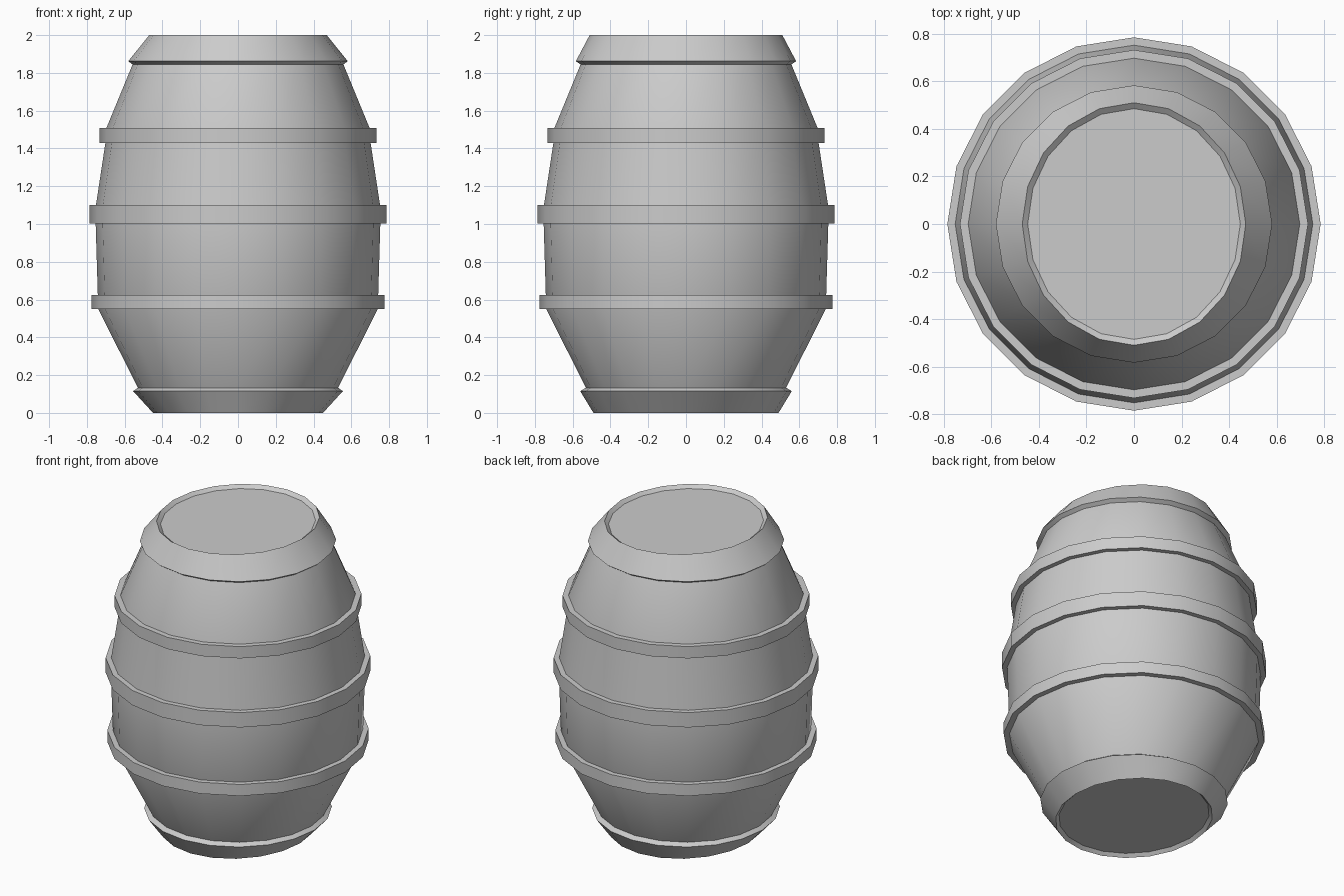
import bpy
import bmesh
from math import sin, cos, tau, radians

SIDES = 20

if "Cube" in bpy.data.objects:
    bpy.data.objects.remove(bpy.data.objects["Cube"], do_unlink=True)

grey = bpy.data.materials.new("plain_grey")
grey.use_nodes = True
colour = (0.6, 0.6, 0.6, 1)
grey.diffuse_color = colour
grey.node_tree.nodes["Principled BSDF"].inputs["Base Color"].default_value = colour


def lathe(name, profile, closed=False):
    """Loft rings of (x radius, y radius, z); closed joins last ring to first."""
    bm = bmesh.new()
    rings = []
    for rx, ry, z in profile:
        angles = [tau * i / SIDES for i in range(SIDES)]
        rings.append([bm.verts.new((rx * cos(a), ry * sin(a), z)) for a in angles])
    pairs = list(zip(rings, rings[1:]))
    if closed:
        pairs.append((rings[-1], rings[0]))
    else:
        bm.faces.new(rings[0])
        bm.faces.new(rings[-1])
    for low, high in pairs:
        for i in range(SIDES):
            j = (i + 1) % SIDES
            bm.faces.new((low[i], low[j], high[j], high[i]))
    bmesh.ops.recalc_face_normals(bm, faces=bm.faces)
    mesh = bpy.data.meshes.new(name)
    bm.to_mesh(mesh)
    bm.free()
    mesh.materials.append(grey)
    obj = bpy.data.objects.new(name, mesh)
    bpy.context.collection.objects.link(obj)
    bpy.ops.object.select_all(action="DESELECT")
    obj.select_set(True)
    bpy.context.view_layer.objects.active = obj
    bpy.ops.object.shade_smooth_by_angle(angle=radians(30))


# Barrel body: bulging staves, flared end rims and shallow recessed heads
lathe("barrel_body", [
    (0.43, 0.47, 0.02),
    (0.45, 0.49, 0.0),
    (0.555, 0.56, 0.115),
    (0.53, 0.53, 0.133),
    (0.74, 0.74, 0.55),
    (0.755, 0.755, 1.05),
    (0.752, 0.752, 1.1),
    (0.702, 0.702, 1.43),
    (0.698, 0.698, 1.505),
    (0.558, 0.558, 1.845),
    (0.581, 0.583, 1.862),
    (0.47, 0.51, 2.0),
    (0.447, 0.485, 1.98),
])

# Raised hoops around the staves
for name, radius, bottom, top in (
    ("lower_hoop", 0.775, 0.55, 0.625),
    ("middle_hoop", 0.785, 1.003, 1.1),
    ("upper_hoop", 0.732, 1.43, 1.507),
):
    inner = radius - 0.06
    lathe(name, [(inner, inner, bottom), (radius, radius, bottom),
                 (radius, radius, top), (inner, inner, top)], closed=True)
